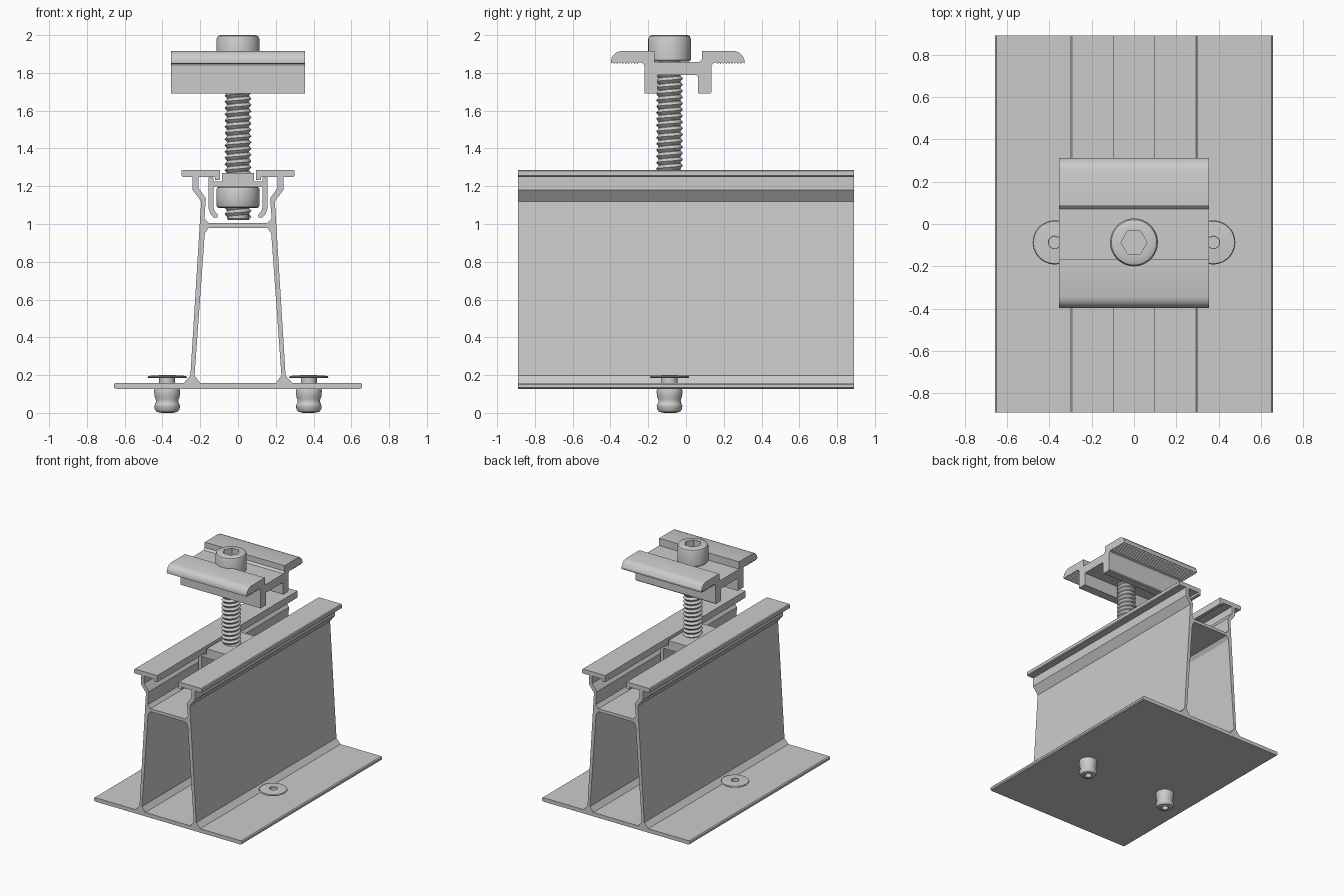
import bpy, bmesh
from math import sin, cos, pi, radians

if "Cube" in bpy.data.objects:
    bpy.data.objects.remove(bpy.data.objects["Cube"])

BOLT_Y = -0.087


def finish(name, bm, angle=30):
    bmesh.ops.remove_doubles(bm, verts=bm.verts[:], dist=1e-5)
    bmesh.ops.recalc_face_normals(bm, faces=bm.faces[:])
    mesh = bpy.data.meshes.new(name)
    bm.to_mesh(mesh)
    bm.free()
    ob = bpy.data.objects.new(name, mesh)
    bpy.context.collection.objects.link(ob)
    bpy.ops.object.select_all(action='DESELECT')
    ob.select_set(True)
    bpy.context.view_layer.objects.active = ob
    bpy.ops.object.shade_smooth_by_angle(angle=radians(angle))
    return ob


def extrude(name, pts, lo, hi, axis='y', mirror=False):
    """Extrude a section along an axis; mirrored sections are halves open at x = 0."""
    bm = bmesh.new()
    for s in ((1, -1) if mirror else (1,)):
        rings = []
        for d in (lo, hi):
            rings.append([bm.verts.new((s * a, d, z) if axis == 'y' else (d, a, z)) for a, z in pts])
        for ring in rings:
            bm.faces.new(ring)
        n = len(pts)
        for i in range(n):
            j = (i + 1) % n
            if mirror and pts[i][0] == 0 and pts[j][0] == 0:
                continue
            bm.faces.new((rings[0][i], rings[0][j], rings[1][j], rings[1][i]))
    return finish(name, bm)


def lathe(name, profile, x, y, seg=48, hex_rows=()):
    """Revolve (r, z) rows about a vertical axis; hex_rows become hexagonal."""
    bm = bmesh.new()
    rings = []
    for k, (r, z) in enumerate(profile):
        ring = []
        for i in range(seg):
            t = 2 * pi * i / seg
            q = r
            if k in hex_rows:
                q = r * cos(pi / 6) / cos(t % (pi / 3) - pi / 6)
            ring.append(bm.verts.new((x + q * cos(t), y + q * sin(t), z)))
        rings.append(ring)
    for a, b in zip(rings, rings[1:]):
        for i in range(seg):
            j = (i + 1) % seg
            bm.faces.new((a[i], a[j], b[j], b[i]))
    bm.faces.new(rings[0])
    bm.faces.new(rings[-1])
    return finish(name, bm)


# Hollow rail with base plate, web and slotted top channel
rail = [(0, .127), (.648, .127), (.657, .134), (.657, .15), (.65, .158), (.288, .158), (.252, .198),
        (.195, 1.12), (.24, 1.18), (.24, 1.25), (.294, 1.25), (.3, 1.256), (.3, 1.28), (.294, 1.286),
        (.095, 1.286), (.095, 1.232), (.122, 1.232), (.122, 1.25), (.21, 1.25), (.21, 1.192),
        (.17, 1.135), (.178, 1.03), (.155, 1.004), (0, 1.004),
        (0, .98), (.155, .98), (.176, .95), (.23, .198), (.2, .158), (0, .158)]
extrude("rail", rail, -.89, .89, mirror=True)

# Sliding channel nut holder with hooked spring legs
clip = [(0, 1.27), (.085, 1.27), (.085, 1.224), (.13, 1.224), (.13, 1.246), (.155, 1.246), (.155, 1.08),
        (.146, 1.052), (.126, 1.032), (.108, 1.036), (.108, 1.052), (.124, 1.068), (.13, 1.09),
        (.13, 1.195), (0, 1.195)]
extrude("channel_nut_holder", clip, BOLT_Y - .19, BOLT_Y + .19, mirror=True)


# Panel clamp with fine gripping teeth under both wings
def teeth(a, b, n=9):
    step = (b - a) / n
    out = []
    for i in range(n):
        out += [(a + i * step, 1.857), (a + (i + .5) * step, 1.847)]
    return out + [(b, 1.857)]


clamp = [(-.167, 1.857), (-.167, 1.916), (-.345, 1.916), (-.37, 1.908), (-.388, 1.89), (-.398, 1.866), (-.396, 1.85)]
clamp += teeth(-.388, -.25)
clamp += [(-.228, 1.85), (-.22, 1.838), (-.22, 1.69), (-.15, 1.69), (-.15, 1.79), (.053, 1.79), (.063, 1.78),
          (.063, 1.695), (.07, 1.69), (.127, 1.69), (.134, 1.697), (.134, 1.838), (.142, 1.85)]
clamp += teeth(.16, .298)
clamp += [(.309, 1.85), (.311, 1.866), (.3, 1.89), (.283, 1.908), (.258, 1.916), (.085, 1.916), (.085, 1.872), (.07, 1.857)]
extrude("panel_clamp", clamp, -.355, .355, axis='x')

# Socket-head bolt
lathe("bolt_head", [(.105, 1.86), (.113, 1.868), (.113, 1.98), (.107, 1.994), (.095, 2.0),
                    (.062, 2.0), (.062, 1.92)], 0, BOLT_Y, hex_rows=(5, 6))
lathe("bolt_core", [(.05, 1.02), (.058, 1.028), (.058, 1.87)], 0, BOLT_Y)


# Helical bolt thread: root and crest rows climbing one pitch per turn
def thread(name, z0, z1, root, crest, pitch=.033, seg=32):
    bm = bmesh.new()
    rows = int(2 * (z1 - z0) / pitch)
    grid = []
    for j in range(rows + 1):
        r = crest if j % 2 else root
        grid.append([bm.verts.new((r * cos(2 * pi * i / seg), BOLT_Y + r * sin(2 * pi * i / seg),
                                   min(z1, z0 + pitch * (j / 2 + i / seg)))) for i in range(seg + 1)])
    for a, b in zip(grid, grid[1:]):
        for i in range(seg):
            bm.faces.new((a[i], a[i + 1], b[i + 1], b[i]))
    return finish(name, bm)


thread("bolt_thread", 1.02, 1.85, .057, .071)

# Nut below the holder
lathe("nut", [(.1, 1.085), (.11, 1.09), (.115, 1.1), (.115, 1.182), (.11, 1.192), (.1, 1.197)], 0, BOLT_Y)

# Blind rivets through the base plate
rivet = [(.02, .03), (.024, .004), (.03, 0), (.056, .006), (.066, .02), (.068, .038), (.06, .055),
         (.059, .068), (.066, .085), (.069, .115), (.066, .127), (.042, .127), (.042, .184),
         (.1, .184), (.104, .189), (.1, .196), (.03, .2), (.028, .198), (.028, .15)]
for side, x in (("left", -.375), ("right", .375)):
    lathe("rivet_" + side, rivet, x, BOLT_Y)
